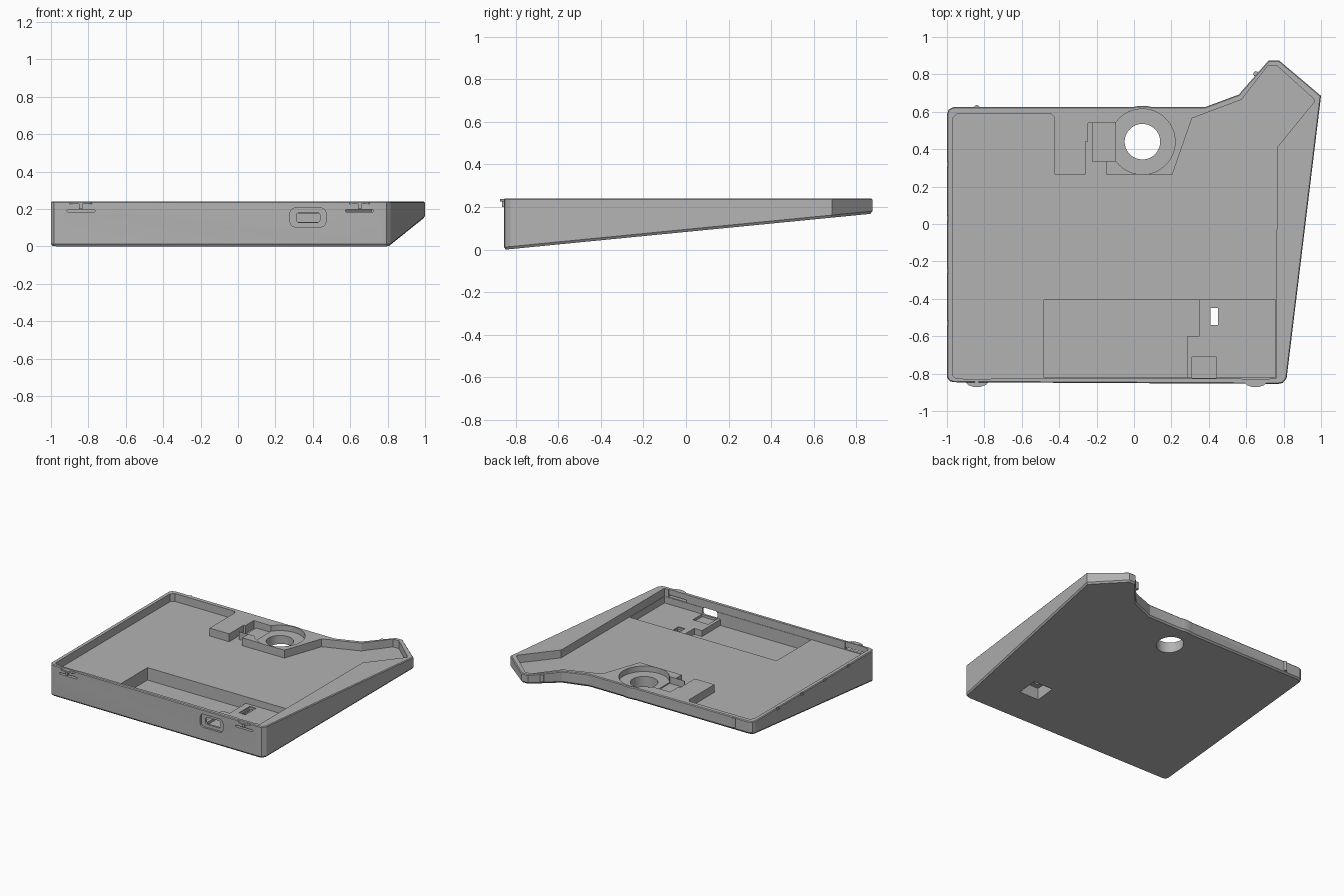
import bpy, bmesh, math
from mathutils import Vector

old = bpy.data.objects.get("Cube")
if old:
    bpy.data.objects.remove(old, do_unlink=True)

TOP = 0.24
FLOOR = 0.18
POCKET = 0.085
SHELF = 0.13

grey = bpy.data.materials.new("plain_grey")
grey.use_nodes = True
COLOUR = (0.45, 0.45, 0.45, 1)
grey.diffuse_color = COLOUR
grey.node_tree.nodes["Principled BSDF"].inputs["Base Color"].default_value = COLOUR


def underside(y):
    return max(0.0, 0.098 * (y + 0.845))


def inset(points, d):
    """Shrink a counter-clockwise outline by a mitred distance."""
    result = []
    for i, p in enumerate(points):
        p = Vector(p)
        a = (p - Vector(points[i - 1])).normalized()
        b = (Vector(points[(i + 1) % len(points)]) - p).normalized()
        na, nb = Vector((-a.y, a.x)), Vector((-b.y, b.x))
        result.append(p + (na + nb) * d / (1 + na.dot(nb)))
    return result


def loft(name, rings):
    bm = bmesh.new()
    loops = [[bm.verts.new(co) for co in ring] for ring in rings]
    n = len(loops[0])
    for low, high in zip(loops, loops[1:]):
        for i in range(n):
            j = (i + 1) % n
            bm.faces.new((low[i], low[j], high[j], high[i]))
    bm.faces.new(loops[0][::-1])
    bm.faces.new(loops[-1])
    bmesh.ops.recalc_face_normals(bm, faces=bm.faces)
    mesh = bpy.data.meshes.new(name)
    bm.to_mesh(mesh)
    bm.free()
    mesh.materials.append(grey)
    obj = bpy.data.objects.new(name, mesh)
    bpy.context.collection.objects.link(obj)
    return obj


def prism(name, points, z0, z1):
    return loft(name, [[(x, y, z) for x, y in points] for z in (z0, z1)])


def box(name, x0, x1, y0, y1, z0, z1):
    return prism(name, [(x0, y0), (x1, y0), (x1, y1), (x0, y1)], z0, z1)


def circle(x, y, r, n=64):
    return [(x + r * math.cos(2 * math.pi * i / n),
             y + r * math.sin(2 * math.pi * i / n)) for i in range(n)]


def wedge(name, points, top):
    """Sloping-bottomed solid with small chamfers at both edges."""
    small = inset(points, 0.009)
    rim = inset(points, 0.005)
    return loft(name, [
        [(x, y, underside(y)) for x, y in small],
        [(x, y, underside(y) + 0.012) for x, y in points],
        [(x, y, top - 0.006) for x, y in points],
        [(x, y, top) for x, y in rim]])


def combine(target, tool, operation="DIFFERENCE"):
    mod = target.modifiers.new("cut", "BOOLEAN")
    mod.operation, mod.solver, mod.object = operation, "EXACT", tool
    bpy.context.view_layer.update()
    graph = bpy.context.evaluated_depsgraph_get()
    mesh = bpy.data.meshes.new_from_object(target.evaluated_get(graph))
    target.modifiers.clear()
    target.data = mesh
    bpy.data.objects.remove(tool, do_unlink=True)


def rounded(x0, x1, z0, z1, r):
    corners = [(x1 - r, z0 + r, -90), (x1 - r, z1 - r, 0),
               (x0 + r, z1 - r, 90), (x0 + r, z0 + r, 180)]
    return [(x + r * math.cos(math.radians(a + s)), z + r * math.sin(math.radians(a + s)))
            for x, z, a in corners for s in (0, 30, 60, 90)]


def front_cut(name, points, y0, y1):
    return loft(name, [[(x, y, z) for x, z in points] for y in (y0, y1)])


# Wedge-shaped shell with an angled wing at the back
outline = [(-1, -0.82), (-0.985, -0.84), (-0.965, -0.846), (0.77, -0.855), (0.795, -0.85),
           (0.816, -0.825), (1, 0.685), (0.775, 0.875), (0.72, 0.875), (0.56, 0.692),
           (0.38, 0.625), (-0.965, 0.625), (-0.99, 0.613), (-1, 0.59)]
case = wedge("case_shell", outline, TOP)

# Rounded bulge in the back wall around the joystick seat
RING = (0.045, 0.44)
combine(case, wedge("seat_bulge", circle(*RING, 0.192), TOP - 0.0005), "UNION")

# Main tray, leaving the seat boss and the left block standing
tray = [(-0.97, -0.81), (-0.955, -0.825), (0.76, -0.825), (0.765, 0.41), (0.965, 0.655),
        (0.96, 0.67), (0.765, 0.845), (0.715, 0.845), (0.575, 0.665), (0.31, 0.565),
        (0.205, 0.265), (-0.15, 0.265), (-0.15, 0.335), (-0.225, 0.335), (-0.225, 0.54),
        (-0.245, 0.54), (-0.245, 0.44), (-0.26, 0.44), (-0.26, 0.265), (-0.425, 0.265),
        (-0.425, 0.57), (-0.445, 0.59), (-0.945, 0.59), (-0.97, 0.565)]
combine(case, prism("tray_cutter", tray, FLOOR, 0.4))

# Front pocket with a raised shelf on its left
pocket = [(-0.48, -0.822), (0.285, -0.822), (0.285, -0.6), (0.35, -0.6),
          (0.35, -0.405), (-0.48, -0.405)]
combine(case, prism("pocket_cutter", pocket, POCKET, 0.3))
shelf = [(0.284, -0.822), (0.757, -0.822), (0.757, -0.405), (0.349, -0.405),
         (0.349, -0.599), (0.284, -0.599)]
combine(case, prism("shelf_cutter", shelf, SHELF, 0.3))

# Joystick seat and its side recess
combine(case, box("side_recess_cutter", -0.227, -0.1, 0.337, 0.54, 0.189, 0.4))
combine(case, prism("seat_cutter", circle(*RING, 0.175), 0.198, 0.4))
combine(case, prism("seat_hole_cutter", circle(*RING, 0.095), -0.1, 0.4))

# Switch slot, with its finger recess underneath
combine(case, box("slot_lip_cutter", 0.4, 0.455, -0.56, -0.43, 0.122, 0.3))
combine(case, box("slot_cutter", 0.41, 0.45, -0.54, -0.45, -0.1, 0.3))
recess = [(0.36, -0.6), (0.54, -0.6), (0.54, -0.43), (0.36, -0.43)]
combine(case, loft("finger_recess_cutter", [
    [(x, y, -0.02) for x, y in recess],
    [(x, y, 0.105) for x, y in inset(recess, 0.02)]]))

# Charging port channel, opening and outer recess
combine(case, box("channel_cutter", 0.31, 0.44, -0.823, -0.71, 0.11, 0.3))
combine(case, front_cut("port_cutter", rounded(0.312, 0.438, 0.128, 0.182, 0.015), -1, -0.8))
combine(case, front_cut("port_recess_cutter", rounded(0.278, 0.47, 0.105, 0.205, 0.025), -1, -0.838))

# Front latch slots
for x in (-0.84, 0.65):
    combine(case, front_cut("latch_cutter", rounded(x - 0.075, x + 0.075, 0.184, 0.197, 0.006),
                            -1, -0.8))
    combine(case, box("latch_niche_cutter", x - 0.075, x + 0.075, -0.83, -0.813, 0.184, 0.4))

# Snap notches along the right wall
for y in (0.32, 0.03, -0.25, -0.53):
    combine(case, box("snap_cutter", -1.1, -0.993, y - 0.015, y + 0.015, 0.222, 0.3))

# Latch tabs: rounded finger lip and a narrow stem
for side, x in (("right", -0.84), ("left", 0.65)):
    lip = [(x - 0.06, -0.848), (x - 0.045, -0.862), (x - 0.015, -0.872), (x + 0.015, -0.872),
           (x + 0.045, -0.862), (x + 0.06, -0.848)]
    prism(side + "_latch_lip", lip, 0.226, 0.238)
    box(side + "_latch_stem", x - 0.009, x + 0.009, -0.864, -0.84, 0.2, 0.238)

# Small vertical ridges on the back wall
for side, x, y in (("right", -0.84, 0.622), ("left", 0.652, 0.803)):
    prism(side + "_back_ridge", circle(x, y, 0.014, 16), underside(y) + 0.02, 0.236)

case.select_set(True)
bpy.context.view_layer.objects.active = case
bpy.ops.object.shade_smooth_by_angle(angle=math.radians(20))
